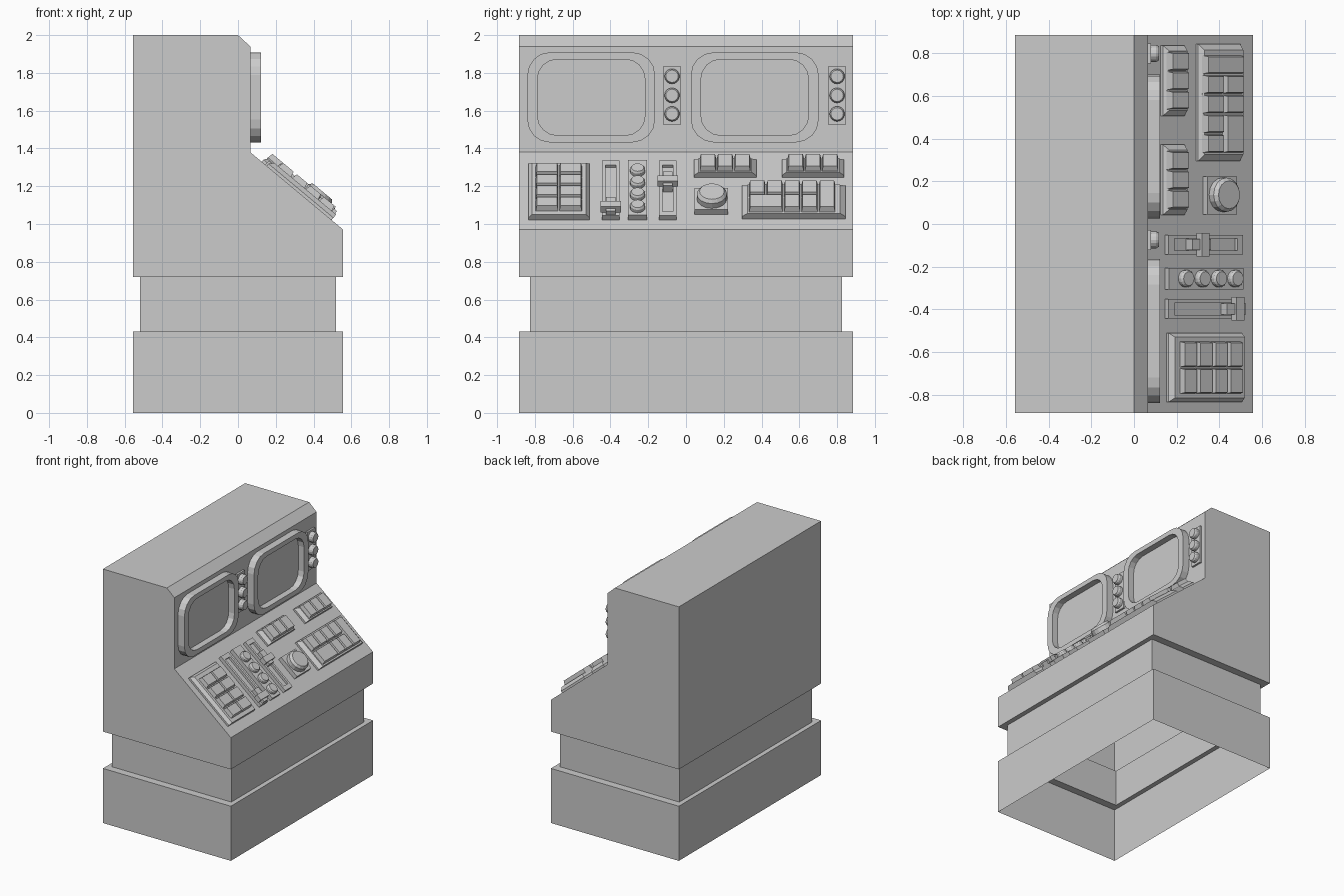
import bpy, bmesh, math
from mathutils import Matrix, Vector

cube = bpy.data.objects.get("Cube")
if cube:
    bpy.data.objects.remove(cube, do_unlink=True)

grey = bpy.data.materials.new("light grey")
grey.use_nodes = True
COLOUR = (0.6, 0.6, 0.6, 1)
grey.diffuse_color = COLOUR
grey.node_tree.nodes["Principled BSDF"].inputs["Base Color"].default_value = COLOUR

# Cabinet side profile corners (x, z), from the base of the upper part
W, D = 0.557, 0.885
PROFILE = [(-W, 0.72), (W, 0.72), (W, 0.97), (0.065, 1.38),
           (0.065, 1.94), (0.0, 2.0), (-W, 2.0)]


def frame(origin, up):
    """Working plane: local x runs along +y, local y along 'up', local z outward."""
    u, v = Vector((0, 1, 0)), Vector(up).normalized()
    m = Matrix((u, v, u.cross(v))).transposed().to_4x4()
    m.translation = origin
    return m


DESK = frame((W, 0, 0.97), (0.065 - W, 0, 0.41))
WALL = frame((0.065, 0, 0), (0, 0, 1))


def finish(name, bm, matrix=None):
    bmesh.ops.recalc_face_normals(bm, faces=bm.faces[:])
    mesh = bpy.data.meshes.new(name)
    bm.to_mesh(mesh)
    bm.free()
    mesh.materials.append(grey)
    ob = bpy.data.objects.new(name, mesh)
    bpy.context.collection.objects.link(ob)
    if matrix:
        ob.matrix_world = matrix
    return ob


def loft(bm, loops, cap=True):
    """Skin a stack of point loops and close the last one."""
    rings = [[bm.verts.new(p) for p in loop] for loop in loops]
    n = len(rings[0])
    for a, b in zip(rings, rings[1:]):
        for i in range(n):
            j = (i + 1) % n
            bm.faces.new((a[i], a[j], b[j], b[i]))
    if cap:
        bm.faces.new(rings[-1])
    return rings


def rect(x0, x1, y0, y1, z, dx=0, dy=0):
    return [(x0 + dx, y0 + dy, z), (x1 - dx, y0 + dy, z),
            (x1 - dx, y1 - dy, z), (x0 + dx, y1 - dy, z)]


def circle(x, y, r, z, n=16):
    return [(x + r * math.cos(math.tau * i / n), y + r * math.sin(math.tau * i / n), z)
            for i in range(n)]


def rounded(x0, x1, y0, y1, r, z, steps=4):
    pts = []
    centres = [(x1 - r, y1 - r), (x0 + r, y1 - r), (x0 + r, y0 + r), (x1 - r, y0 + r)]
    for k, (cx, cy) in enumerate(centres):
        for i in range(steps + 1):
            a = math.pi / 2 * (k + i / steps)
            pts.append((cx + r * math.cos(a), cy + r * math.sin(a), z))
    return pts


def block(bm, x0, x1, y0, y1, z0, z1, dx=0.0, dy=0.0):
    loft(bm, [rect(x0, x1, y0, y1, z0), rect(x0, x1, y0, y1, z1, dx, dy)])


def button(bm, x, y, r, z0, z1):
    mid = z0 + (z1 - z0) * 0.65
    loft(bm, [circle(x, y, r, z0), circle(x, y, r, mid), circle(x, y, r * 0.82, z1)])


# Cabinet: hollow shell, open underneath, with a recessed waist
bm = bmesh.new()
steps = [(W, D, 0), (W, D, 0.43), (0.52, 0.825, 0.43), (0.52, 0.825, 0.72), (W, D, 0.72)]
loft(bm, [rect(-x, x, -y, y, z) for x, y, z in steps], cap=False)
near, far = [[bm.verts.new((x, y, z)) for x, z in PROFILE] for y in (-D, D)]
bm.faces.new(near)
bm.faces.new(far)
for i in range(1, len(PROFILE)):
    j = (i + 1) % len(PROFILE)
    bm.faces.new((near[i], near[j], far[j], far[i]))
bmesh.ops.remove_doubles(bm, verts=bm.verts[:], dist=0.0005)
finish("cabinet", bm)

# Screens with rounded bezels, each beside a strip of three lamps
for side, y0, lamp_y in (("right", -0.84, -0.074), ("left", 0.026, 0.8)):
    y1 = y0 + 0.676
    outer = (y0, y1, 1.432, 1.909, 0.12)
    inner = (y0 + 0.053, y1 - 0.053, 1.469, 1.872, 0.105)
    bm = bmesh.new()
    loft(bm, [rounded(*outer, 0), rounded(*outer, 0.056),
              rounded(*inner, 0.056), rounded(*inner, 0.006)])
    finish(side + "_screen", bm, WALL)
    bm = bmesh.new()
    block(bm, lamp_y - 0.047, lamp_y + 0.047, 1.527, 1.835, 0, 0.015)
    for z in (1.583, 1.681, 1.782):
        button(bm, lamp_y, z, 0.04, 0.015, 0.052)
    finish(side + "_lamp_strip", bm, WALL)


def keypad(name, base, keys, rim):
    """Sloped tray (y0, y1, s0, s1) carrying tapered keys."""
    bm = bmesh.new()
    y0, y1, s0, s1 = base
    h = 0.038
    loft(bm, [rect(*base, 0), rect(y0, y1, s0, s1, 0.015),
              [(y0 + rim, s0, h), (y1 - rim, s0, h),
               (y1 - rim, s1 - 0.02, h), (y0 + rim, s1 - 0.02, h)]])
    for key in keys:
        block(bm, *key, 0.03, 0.068, 0.007, 0.009)
    finish(name, bm, DESK)


# Large keypad: two columns of four keys
grid = [(y, y + 0.122, s, s + 0.09)
        for y in (-0.797, -0.672) for s in (0.108 + 0.0935 * i for i in range(4))]
keypad("large_keypad", (-0.835, -0.51, 0.08, 0.527), grid, 0.02)

# Two small keypads: three keys each
for side, y in (("inner", 0.042), ("outer", 0.507)):
    keys = [(y + 0.03 + 0.091 * i, y + 0.118 + 0.091 * i, 0.437, 0.553) for i in range(3)]
    keypad(side + "_small_keypad", (y, y + 0.33, 0.43, 0.562), keys, 0.025)

# Wide keypad: two rows with one wide and one tall key
P = 0.0925
Y = 0.333
upper = [(Y + P * i, Y + P * i + 0.088, 0.222, 0.335) for i in range(4)]
lower = [(Y + P * i, Y + P * i + 0.088, 0.1, 0.218) for i in (2, 3)]
special = [(Y, Y + P + 0.088, 0.1, 0.218), (Y + 4 * P, Y + 4 * P + 0.088, 0.1, 0.335)]
keypad("wide_keypad", (0.296, 0.845, 0.09, 0.346), upper + lower + special, 0.03)

# Sliders: slotted plate with a T-shaped handle
for name, y, s in (("low_slider", -0.398, 0.108), ("high_slider", -0.097, 0.32)):
    bm = bmesh.new()
    plate = (y - 0.046, y + 0.046, 0.082, 0.537)
    loft(bm, [rect(*plate, 0), rect(*plate, 0.028),
              rect(*plate, 0.028, 0.018, 0.035), rect(*plate, 0.01, 0.018, 0.035)])
    block(bm, y - 0.055, y + 0.055, s, s + 0.048, 0.03, 0.068)
    block(bm, y - 0.026, y + 0.026, s - 0.02, s + 0.095, 0.01, 0.055)
    finish(name, bm, DESK)

# Strip of four push buttons
bm = bmesh.new()
block(bm, -0.306, -0.206, 0.082, 0.537, 0, 0.032)
for i in range(4):
    button(bm, -0.256, 0.141 + 0.1 * i, 0.04, 0.032, 0.062)
finish("button_strip", bm, DESK)

# Big round button on a square plate
bm = bmesh.new()
block(bm, 0.045, 0.222, 0.125, 0.305, 0, 0.034)
button(bm, 0.137, 0.215, 0.08, 0.034, 0.085)
finish("round_button", bm, DESK)
